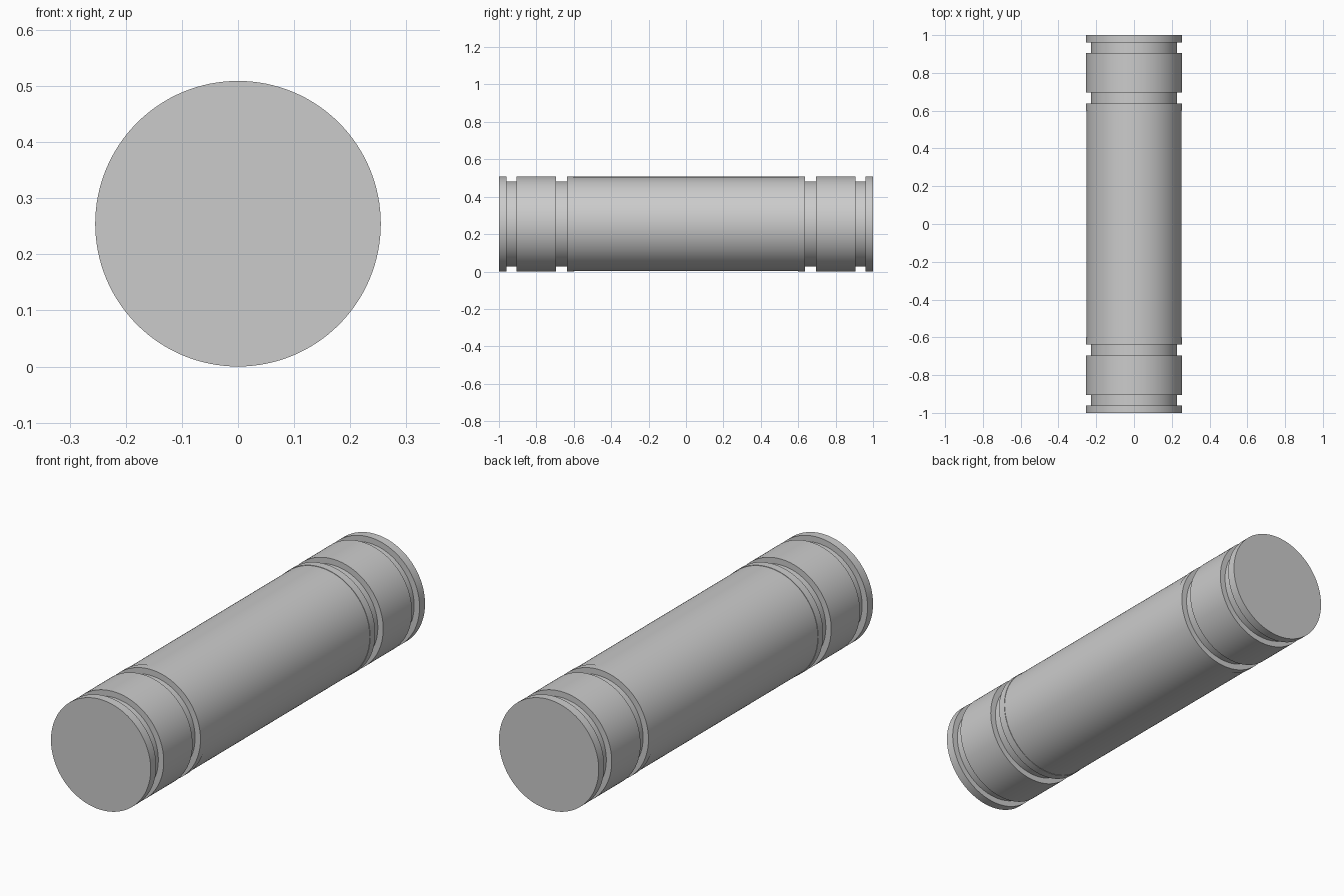
import bpy, bmesh, math

if "Cube" in bpy.data.objects:
    bpy.data.objects.remove(bpy.data.objects["Cube"])

R, BODY, GROOVE, SEGS = 0.2545, 0.2525, 0.227, 128

# Half profile from the outer end to the middle: (y, radius)
half = [(1.0, 0.0), (1.0, R), (0.96, R), (0.96, GROOVE), (0.905, GROOVE), (0.905, R),
        (0.695, R), (0.695, GROOVE), (0.637, GROOVE), (0.637, R), (0.6, R), (0.6, BODY)]
profile = half + [(-y, r) for y, r in reversed(half)]

# Grooved pin, lathed around the y axis
bm = bmesh.new()
verts = [bm.verts.new((r, y, 0)) for y, r in profile]
edges = [bm.edges.new(pair) for pair in zip(verts, verts[1:])]
bmesh.ops.spin(bm, geom=verts + edges, cent=(0, 0, 0), axis=(0, 1, 0),
               angle=math.tau, steps=SEGS, use_merge=False)
bmesh.ops.remove_doubles(bm, verts=bm.verts, dist=1e-5)
bmesh.ops.translate(bm, verts=bm.verts, vec=(0, 0, R))
bmesh.ops.recalc_face_normals(bm, faces=bm.faces)

mesh = bpy.data.meshes.new("grooved_pin")
bm.to_mesh(mesh)
bm.free()
pin = bpy.data.objects.new("grooved_pin", mesh)
bpy.context.collection.objects.link(pin)

# Smooth barrel with crisp groove edges
bpy.context.view_layer.objects.active = pin
pin.select_set(True)
bpy.ops.object.shade_smooth_by_angle(angle=math.radians(30))
